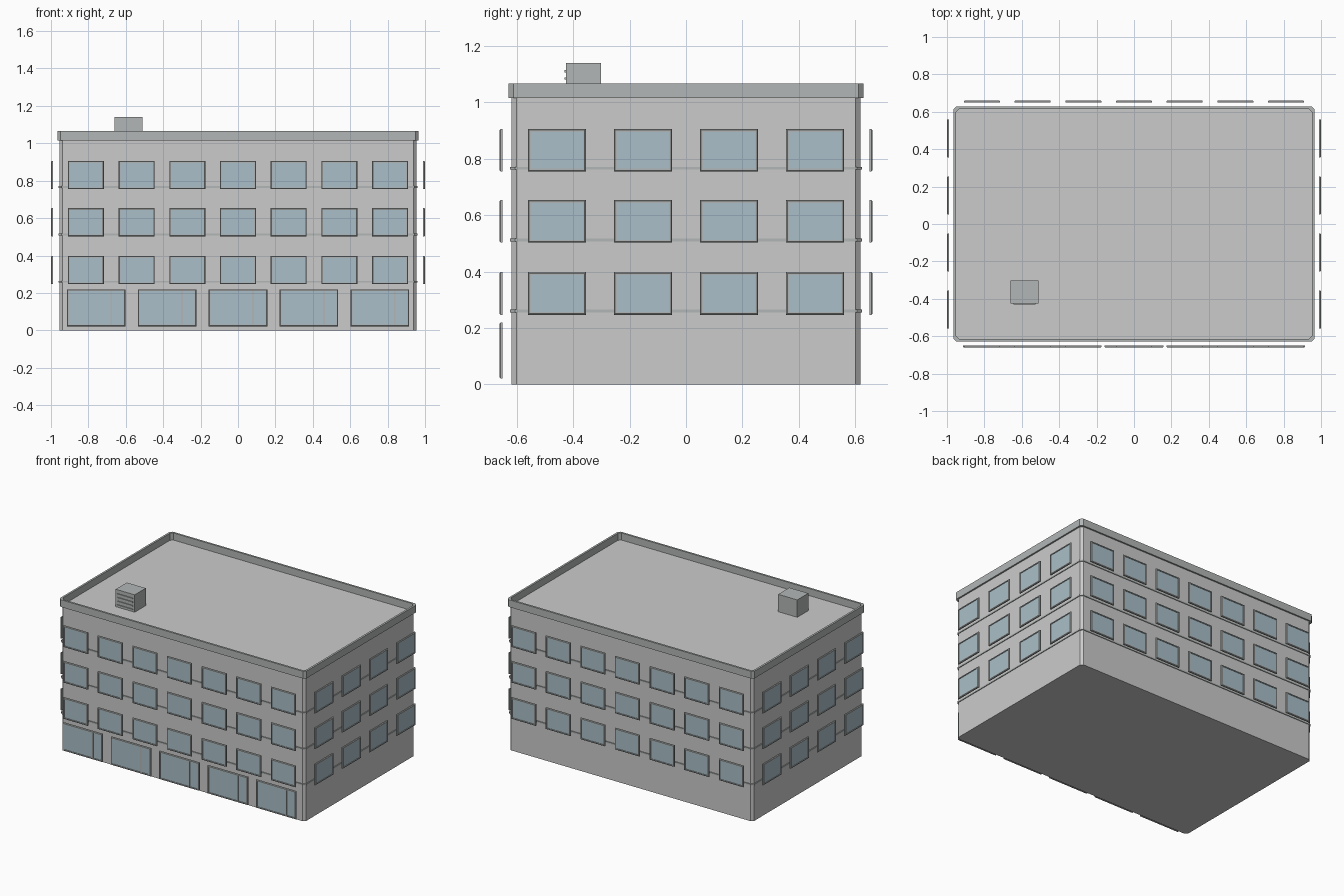
import bpy, bmesh
from math import radians
from mathutils import Matrix, Vector

if "Cube" in bpy.data.objects:
    bpy.data.objects.remove(bpy.data.objects["Cube"])


def material(name, color):
    m = bpy.data.materials.new(name)
    m.diffuse_color = color
    m.use_nodes = True
    m.node_tree.nodes["Principled BSDF"].inputs["Base Color"].default_value = m.diffuse_color
    return m


TRIM = material("trim_grey", (0.45, 0.47, 0.47, 1))
GLASS = material("glass_blue", (0.40, 0.52, 0.58, 1))


def finish(name, bm, mat=None):
    bmesh.ops.recalc_face_normals(bm, faces=bm.faces)
    me = bpy.data.meshes.new(name)
    bm.to_mesh(me)
    bm.free()
    if mat:
        me.materials.append(mat)
    ob = bpy.data.objects.new(name, me)
    bpy.context.collection.objects.link(ob)
    return ob


def bridge(bm, loops, closed):
    """Skin a series of point loops; closed joins last to first, else caps."""
    rows = [[bm.verts.new(p) for p in loop] for loop in loops]
    n = len(rows[0])
    for i in range(len(rows) if closed else len(rows) - 1):
        a, b = rows[i], rows[(i + 1) % len(rows)]
        for k in range(n):
            bm.faces.new((a[k], a[(k + 1) % n], b[(k + 1) % n], b[k]))
    if not closed:
        bm.faces.new(rows[0])
        bm.faces.new(rows[-1])


def plan(hx, hy, z, c=0.017):
    """Rectangular floor plan with chamfered corners."""
    return [(-hx + c, -hy, z), (hx - c, -hy, z), (hx, -hy + c, z), (hx, hy - c, z),
            (hx - c, hy, z), (-hx + c, hy, z), (-hx, hy - c, z), (-hx, -hy + c, z)]


def slab(name, hx, hy, z0, z1, wall=0, mat=None):
    bm = bmesh.new()
    loops = [plan(hx, hy, z0), plan(hx, hy, z1)]
    if wall:
        loops += [plan(hx - wall, hy - wall, z1), plan(hx - wall, hy - wall, z0)]
    bridge(bm, loops, bool(wall))
    return finish(name, bm, mat)


def box(bm, x0, x1, y0, y1, z0, z1):
    m = Matrix.Translation(((x0 + x1) / 2, (y0 + y1) / 2, (z0 + z1) / 2))
    m = m @ Matrix.Diagonal((x1 - x0, y1 - y0, z1 - z0, 1))
    bmesh.ops.create_cube(bm, size=1, matrix=m)


# main block, roof parapet and floor bands
slab("building_body", 0.955, 0.618, 0, 1.017)
slab("parapet", 0.966, 0.629, 1.016, 1.067, 0.014, TRIM)
for i, z in enumerate((0.26, 0.512, 0.766)):
    slab(f"floor_band_{i + 1}", 0.96, 0.623, z - 0.005, z + 0.005, 0.02, TRIM)


def rect(u, v, w, h, d, inset):
    a, b = w / 2 - inset, h / 2 - inset
    return [(u - a, -d, v - b), (u + a, -d, v - b), (u + a, -d, v + b), (u - a, -d, v + b)]


def facade(name, angle, dist, openings):
    """Frames and panes standing just off one wall; dist is the outer face."""
    frames, panes = bmesh.new(), bmesh.new()
    back = dist - 0.011
    for u, v, w, h, mullion in openings:
        bridge(frames, [rect(u, v, w, h, back, 0), rect(u, v, w, h, dist - 0.004, 0),
                        rect(u, v, w, h, dist, 0.004), rect(u, v, w, h, dist, 0.010),
                        rect(u, v, w, h, back, 0.010)], True)
        box(panes, u - w / 2 + 0.009, u + w / 2 - 0.009, -dist + 0.004, -back - 0.002,
            v - h / 2 + 0.009, v + h / 2 - 0.009)
        if mullion:
            m = u + mullion
            box(frames, m - 0.005, m + 0.005, -dist, -back, v - h / 2 + 0.009, v + h / 2 - 0.009)
    rot = Matrix.Rotation(radians(angle), 4, "Z")
    for part, bm, mat in (("frames", frames, TRIM), ("panes", panes, GLASS)):
        bm.transform(rot)
        finish(f"{name}_window_{part}", bm, mat)


# upper windows on four sides, shop fronts on the ground floor
rows = (0.322, 0.578, 0.830)
long_side = [((i - 3) * 0.271, v, 0.193, 0.151, 0) for i in range(7) for v in rows]
short_side = [((i - 1.5) * 0.305, v, 0.205, 0.151, 0) for i in range(4) for v in rows]
shops = [((i - 2) * 0.379, 0.120, 0.313, 0.198, 0.08) for i in range(5)]
facade("front", 0, 0.661, long_side + shops)
facade("right", 90, 1.0, short_side)
facade("back", 180, 0.661, long_side)
facade("left", 270, 1.0, short_side)

# rooftop air unit with louvres on its front
bm = bmesh.new()
box(bm, -0.66, -0.511, -0.425, -0.301, 1.015, 1.14)
finish("roof_unit", bm, TRIM)
bm = bmesh.new()
for i in range(4):
    z = 1.032 + i * 0.026
    box(bm, -0.645, -0.526, -0.431, -0.424, z - 0.004, z + 0.004)
finish("roof_unit_louvres", bm, TRIM)
